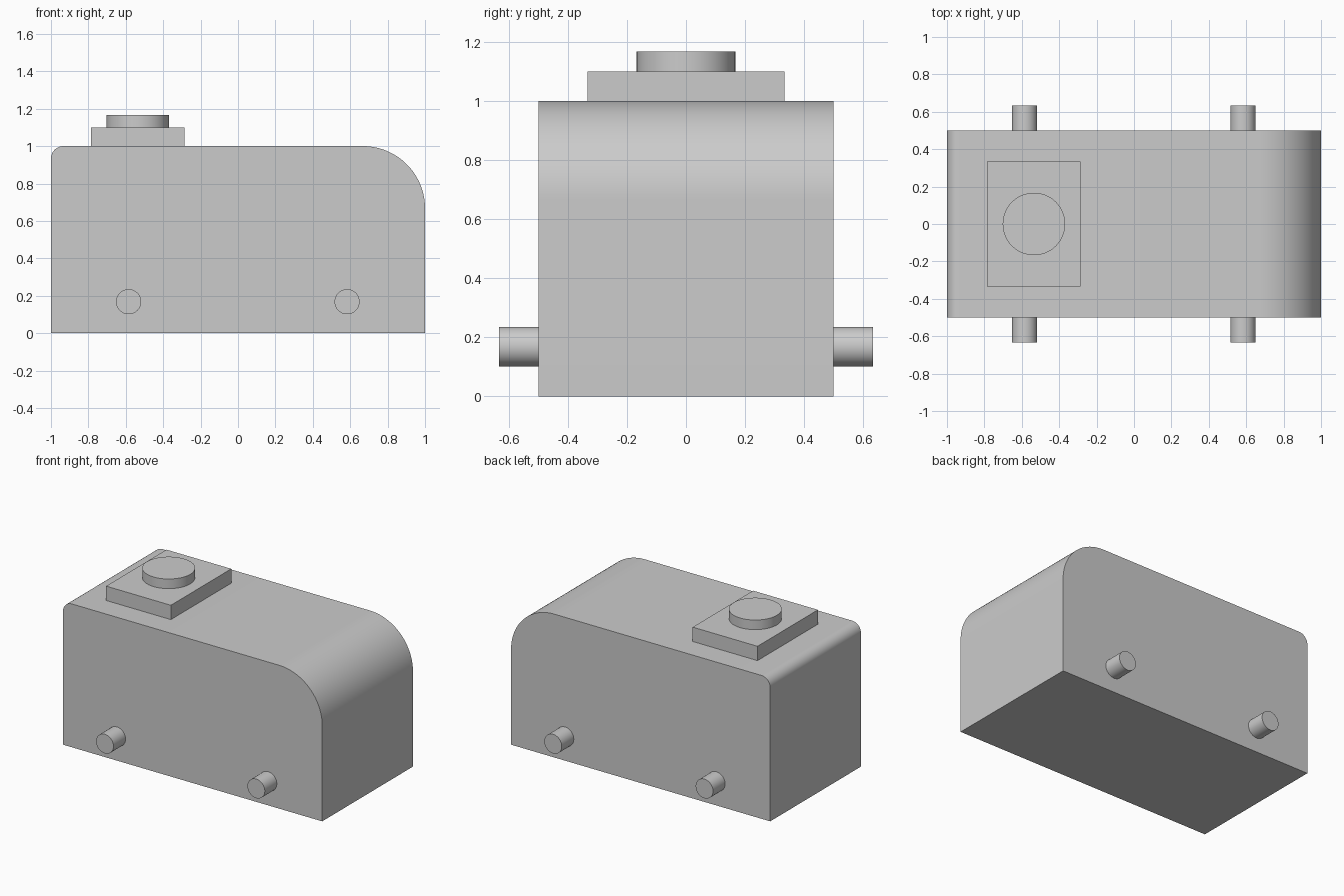
import bpy
import bmesh
from math import radians, sin, cos, pi

cube = bpy.data.objects.get("Cube")
if cube:
    bpy.data.objects.remove(cube, do_unlink=True)

# Single plain grey for every part
grey = bpy.data.materials.new("plain grey")
grey.use_nodes = True
grey.diffuse_color = (0.6, 0.6, 0.6, 1)
grey.node_tree.nodes["Principled BSDF"].inputs["Base Color"].default_value = grey.diffuse_color


def finish(obj, name):
    obj.name = obj.data.name = name
    obj.data.materials.append(grey)
    bpy.ops.object.select_all(action="DESELECT")
    obj.select_set(True)
    bpy.context.view_layer.objects.active = obj
    bpy.ops.object.shade_smooth_by_angle(angle=radians(30))
    return obj


def arc(cx, cz, r, start, end, steps):
    angles = [radians(start + (end - start) * i / steps) for i in range(steps + 1)]
    return [(cx + r * cos(a), cz + r * sin(a)) for a in angles]


def extrude_profile(name, profile, half_depth):
    bm = bmesh.new()
    face = bm.faces.new([bm.verts.new((x, -half_depth, z)) for x, z in profile])
    extruded = bmesh.ops.extrude_face_region(bm, geom=[face])["geom"]
    moved = [v for v in extruded if isinstance(v, bmesh.types.BMVert)]
    bmesh.ops.translate(bm, verts=moved, vec=(0, 2 * half_depth, 0))
    bmesh.ops.recalc_face_normals(bm, faces=bm.faces)
    mesh = bpy.data.meshes.new(name)
    bm.to_mesh(mesh)
    bm.free()
    obj = bpy.data.objects.new(name, mesh)
    bpy.context.collection.objects.link(obj)
    return finish(obj, name)


def cylinder(name, radius, depth, location, rotation=(0, 0, 0)):
    bpy.ops.mesh.primitive_cylinder_add(vertices=64, radius=radius, depth=depth,
                                        location=location, rotation=rotation)
    return finish(bpy.context.object, name)


# Body: a block with a large round at the top right and a small one at the top left
big, small = 0.333, 0.067
profile = [(-1, 0), (1, 0)]
profile += arc(1 - big, 1 - big, big, 0, 90, 32)
profile += arc(small - 1, 1 - small, small, 90, 180, 12)
extrude_profile("body", profile, 0.5)

# Roof plate with a round cap on it
plate_x = -0.535
extrude_profile("roof_plate", [(plate_x - 0.25, 1), (plate_x + 0.25, 1),
                               (plate_x + 0.25, 1.1), (plate_x - 0.25, 1.1)], 0.333)
cylinder("roof_cap", 0.167, 0.067, (plate_x, 0, 1.1335))

# Axle stubs on both sides
for end, x in (("right", -0.585), ("left", 0.583)):
    for side, y in (("front", -1), ("back", 1)):
        cylinder(f"{side}_{end}_axle_stub", 0.067, 0.133, (x, y * 0.5665, 0.168), (pi / 2, 0, 0))
